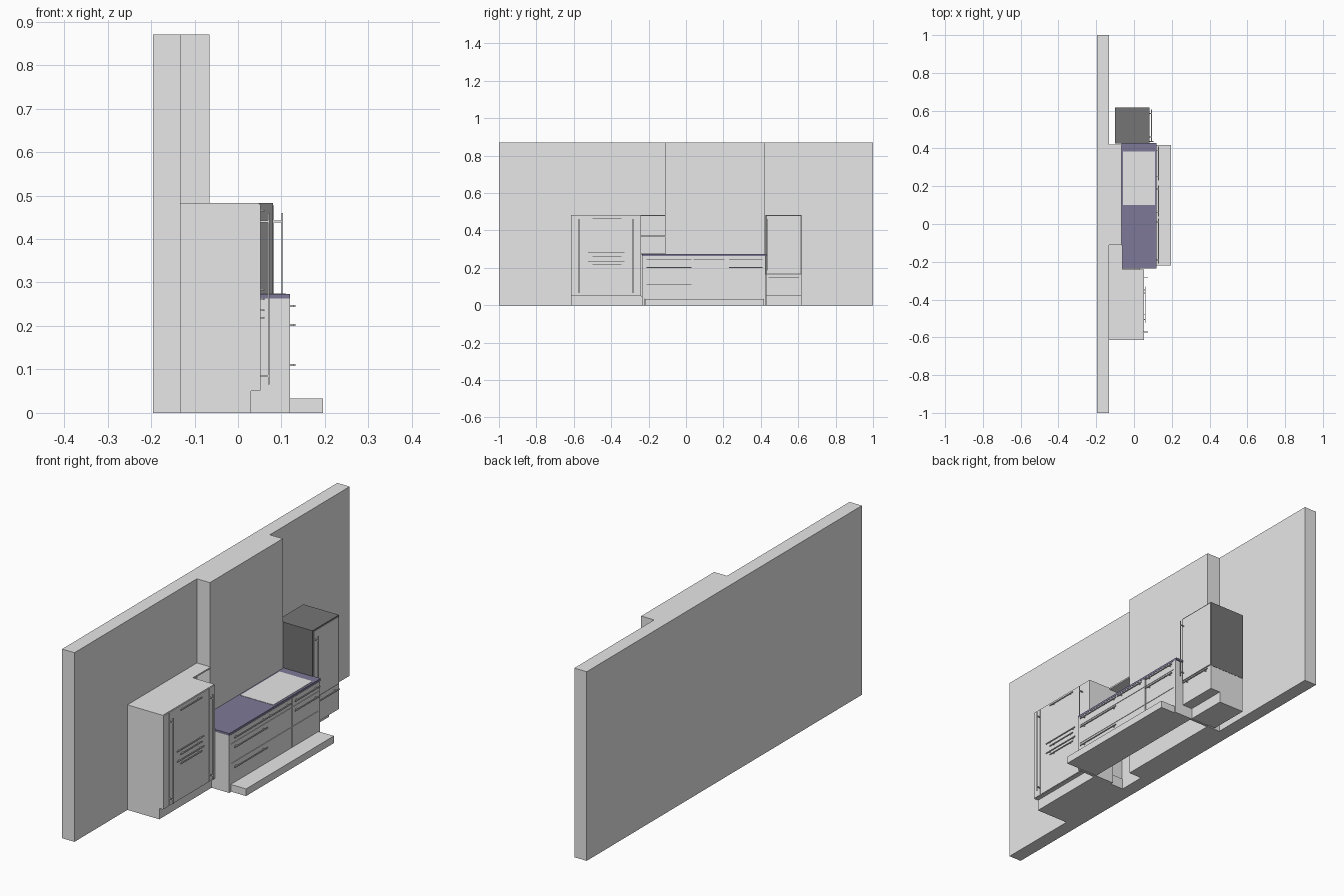
import bpy


def material(name, rgb):
    m = bpy.data.materials.new(name)
    m.diffuse_color = (*rgb, 1.0)
    return m


LIGHT = material("light_grey", (0.8, 0.8, 0.8))
DARK = material("dark_grey", (0.178, 0.178, 0.178))
PURPLE = material("dull_purple", (0.21, 0.19, 0.31))


def box(name, x, y, z, mat=LIGHT):
    """Axis-aligned box from (min, max) ranges."""
    pts = [(a, b, c) for a in x for b in y for c in z]
    faces = [(0, 1, 3, 2), (4, 6, 7, 5), (0, 4, 5, 1),
             (2, 3, 7, 6), (0, 2, 6, 4), (1, 5, 7, 3)]
    me = bpy.data.meshes.new(name)
    me.from_pydata(pts, [], faces)
    me.materials.append(mat)
    ob = bpy.data.objects.new(name, me)
    bpy.context.collection.objects.link(ob)
    return ob


def bar_y(name, x, y0, y1, z, face):
    """Horizontal handle bar with two short posts back to the face."""
    r = 0.002
    box(name, (x - r, x + r), (y0, y1), (z - r, z + r))
    for y in (y0 + 0.02, y1 - 0.02):
        box(name + "_post", (face, x - r), (y - r, y + r), (z - r, z + r))


def bar_z(name, x, y, z0, z1, face):
    """Vertical handle bar with two short posts back to the face."""
    r = 0.002
    box(name, (x - r, x + r), (y - r, y + r), (z0, z1))
    for z in (z0 + 0.02, z1 - 0.02):
        box(name + "_post", (face, x - r), (y - r, y + r), (z - r, z + r))


# Wall with its projecting chimney breast
box("wall", (-0.195, -0.132), (-1, 1), (0, 0.87))
box("wall_projection", (-0.132, -0.066), (-0.11, 0.42), (0, 0.87))

# Tall cabinet on a recessed plinth, with door panels
box("tall_cabinet", (-0.132, 0.048), (-0.615, -0.24), (0.05, 0.483))
box("tall_cabinet_plinth", (-0.132, 0.03), (-0.615, -0.235), (0, 0.05))
for y0, y1 in ((-0.614, -0.574), (-0.572, -0.284), (-0.282, -0.241)):
    box("tall_cabinet_door", (0.048, 0.052), (y0, y1), (0.052, 0.481))
bar_z("tall_handle_left", 0.071, -0.572, 0.065, 0.46, 0.052)
bar_z("tall_handle_right", 0.071, -0.284, 0.065, 0.46, 0.052)
for z, y0, y1 in ((0.465, -0.5, -0.345), (0.283, -0.525, -0.33),
                  (0.262, -0.5, -0.345), (0.236, -0.525, -0.33),
                  (0.219, -0.5, -0.345)):
    bar_y("tall_handle", 0.059, y0, y1, z, 0.052)

# Shallow open shelves beside the tall cabinet
for z in (0.278, 0.373, 0.483):
    box("corner_shelf", (-0.132, -0.062), (-0.24, -0.11), (z - 0.007, z))

# Counter: side panels, drawer carcass, worktop, hob plate
box("counter_side_left", (-0.066, 0.12), (-0.235, -0.222), (0, 0.263))
box("counter_side_right", (-0.066, 0.12), (0.415, 0.425), (0, 0.263))
box("counter_carcass", (0.03, 0.115), (-0.222, 0.415), (0.033, 0.263))
for y0, y1 in ((-0.221, 0.219), (0.223, 0.414)):
    for z0, z1 in ((0.035, 0.129), (0.131, 0.219), (0.221, 0.262)):
        box("drawer_front", (0.115, 0.12), (y0, y1), (z0, z1))
box("worktop", (-0.066, 0.12), (-0.235, 0.43), (0.263, 0.273), PURPLE)
box("hob_plate", (-0.058, 0.11), (0.1, 0.385), (0.273, 0.2745))
for y0, y1, z in ((-0.21, 0.03, 0.246), (-0.21, 0.03, 0.202),
                  (-0.21, 0.03, 0.11), (0.04, 0.205, 0.246),
                  (0.23, 0.41, 0.246), (0.23, 0.41, 0.202)):
    bar_y("drawer_handle", 0.13, y0, y1, z, 0.12)

# Low step in front of the counter
box("step", (0.03, 0.195), (-0.22, 0.418), (0, 0.033))

# Refrigerator: dark shell with a light door, drawer and plinth below
box("fridge_shell", (-0.1, 0.081), (0.426, 0.618), (0.165, 0.483), DARK)
box("fridge_door", (0.081, 0.083), (0.432, 0.612), (0.171, 0.477))
box("fridge_drawer", (-0.1, 0.081), (0.427, 0.617), (0.05, 0.165))
box("fridge_plinth", (-0.1, 0.03), (0.427, 0.617), (0, 0.05))
bar_z("fridge_handle", 0.102, 0.437, 0.185, 0.46, 0.083)
bar_y("fridge_drawer_handle", 0.093, 0.44, 0.605, 0.15, 0.081)
